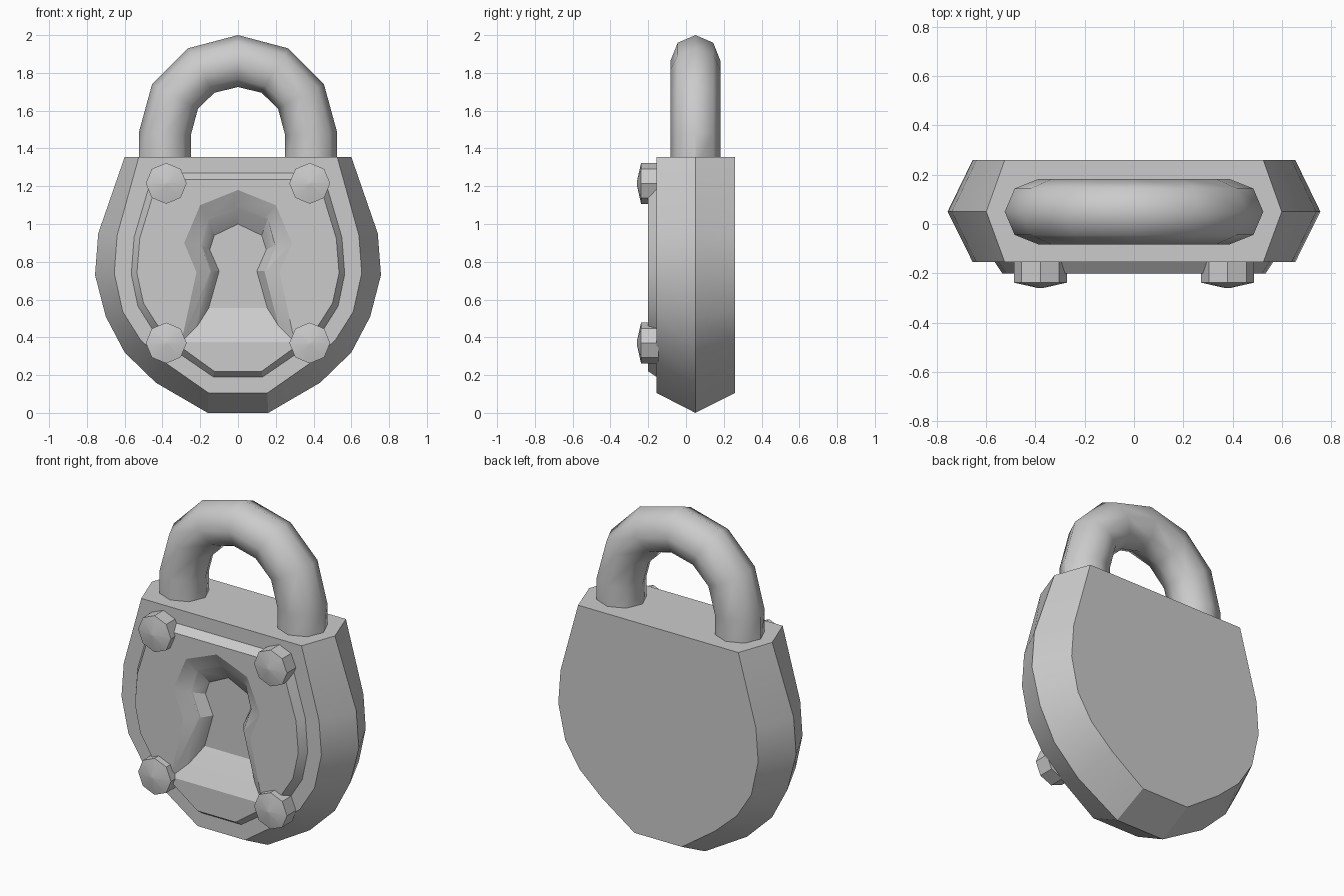
import bpy, bmesh, math
from mathutils import Vector

if "Cube" in bpy.data.objects:
    bpy.data.objects.remove(bpy.data.objects["Cube"])


def finish(obj, angle=30):
    bpy.ops.object.select_all(action='DESELECT')
    obj.select_set(True)
    bpy.context.view_layer.objects.active = obj
    bpy.ops.object.shade_smooth_by_angle(angle=math.radians(angle))


def loft(name, rings):
    """Skin a list of equal-length closed rings and cap both ends."""
    bm = bmesh.new()
    loops = [[bm.verts.new(p) for p in ring] for ring in rings]
    n = len(loops[0])
    for a, b in zip(loops, loops[1:]):
        for i in range(n):
            j = (i + 1) % n
            bm.faces.new((a[i], a[j], b[j], b[i]))
    bm.faces.new(loops[0])
    bm.faces.new(loops[-1][::-1])
    bmesh.ops.recalc_face_normals(bm, faces=bm.faces)
    me = bpy.data.meshes.new(name)
    bm.to_mesh(me)
    bm.free()
    obj = bpy.data.objects.new(name, me)
    bpy.context.collection.objects.link(obj)
    return obj


def mirrored(half, y):
    """Turn a right-half (x, z) profile into a closed ring at depth y."""
    left = [(-x, z) for x, z in reversed(half) if x > 0]
    return [(x, y, z) for x, z in list(half) + left]


# Body: flat faces front and back, widest at the middle ridge
ridge = [(.6, 1.355), (.74, .95), (.757, .73), (.70, .51), (.6, .32), (.435, .16), (.16, 0)]
face = [(.525, 1.355), (.64, .94), (.655, .74), (.61, .535), (.515, .385), (.37, .255), (.155, .105)]
body = loft("lock_body", [mirrored(face, -.155), mirrored(ridge, .05), mirrored(face, .26)])

# Raised front plate with bevelled rim
plate_base = [(.45, 1.27), (.55, .93), (.565, .735), (.53, .565), (.445, .43), (.32, .32), (.13, .19)]
plate_front = [(.425, 1.235), (.52, .925), (.535, .74), (.5, .58), (.42, .455), (.305, .35), (.125, .22)]
plate = loft("front_plate", [mirrored(plate_base, -.155), mirrored(plate_front, -.2)])

# Stepped keyhole recess cut through the plate into the body
key_outer = [(0, 1.18), (.2, 1.10), (.285, .9), (.22, .745), (.3, .375)]
key_mid = [(0, 1.085), (.155, 1.02), (.19, .885), (.14, .75), (.215, .46)]
key_floor = [(0, 1.0), (.125, .94), (.15, .865), (.10, .75), (.155, .555)]
cutter = loft("keyhole_cutter", [mirrored(key_outer, -.3), mirrored(key_outer, -.2),
                                 mirrored(key_mid, -.15), mirrored(key_floor, -.09)])
cutter.hide_render = True
for obj in (body, plate):
    mod = obj.modifiers.new("keyhole", 'BOOLEAN')
    mod.operation = 'DIFFERENCE'
    mod.solver = 'EXACT'
    mod.object = cutter
    bpy.context.view_layer.objects.active = obj
    bpy.ops.object.modifier_apply(modifier=mod.name)
    finish(obj, 25)
bpy.data.objects.remove(cutter)

# Shackle: eight-sided tube spanned between outer and inner arch points
arch = [((.525, 1.3), (.25, 1.3)), ((.525, 1.485), (.25, 1.47)), ((.455, 1.74), (.212, 1.61)),
        ((.265, 1.93), (.125, 1.695)), ((0, 2.0), (0, 1.725))]
arch += [((-o[0], o[1]), (-i[0], i[1])) for o, i in reversed(arch[:-1])]
rings = []
for o, i in arch:
    o, i = Vector((o[0], .05, o[1])), Vector((i[0], .05, i[1]))
    c, u, v = (o + i) / 2, (o - i) / 2, Vector((0, .133, 0))
    rings.append([c + u * math.cos(k * math.pi / 4) + v * math.sin(k * math.pi / 4) for k in range(8)])
finish(loft("shackle", rings), 46)

# Four octagonal rivets with shallow domed heads
for side, sx in (("left", -.38), ("right", .38)):
    for level, z in (("upper", 1.215), ("lower", .37)):
        def octagon(r, y):
            return [(sx + r * math.cos(k * math.pi / 4), y, z + r * math.sin(k * math.pi / 4))
                    for k in range(8)]
        finish(loft(f"rivet_{level}_{side}", [octagon(.108, -.145), octagon(.108, -.238),
                                              octagon(.01, -.26)]), 30)
